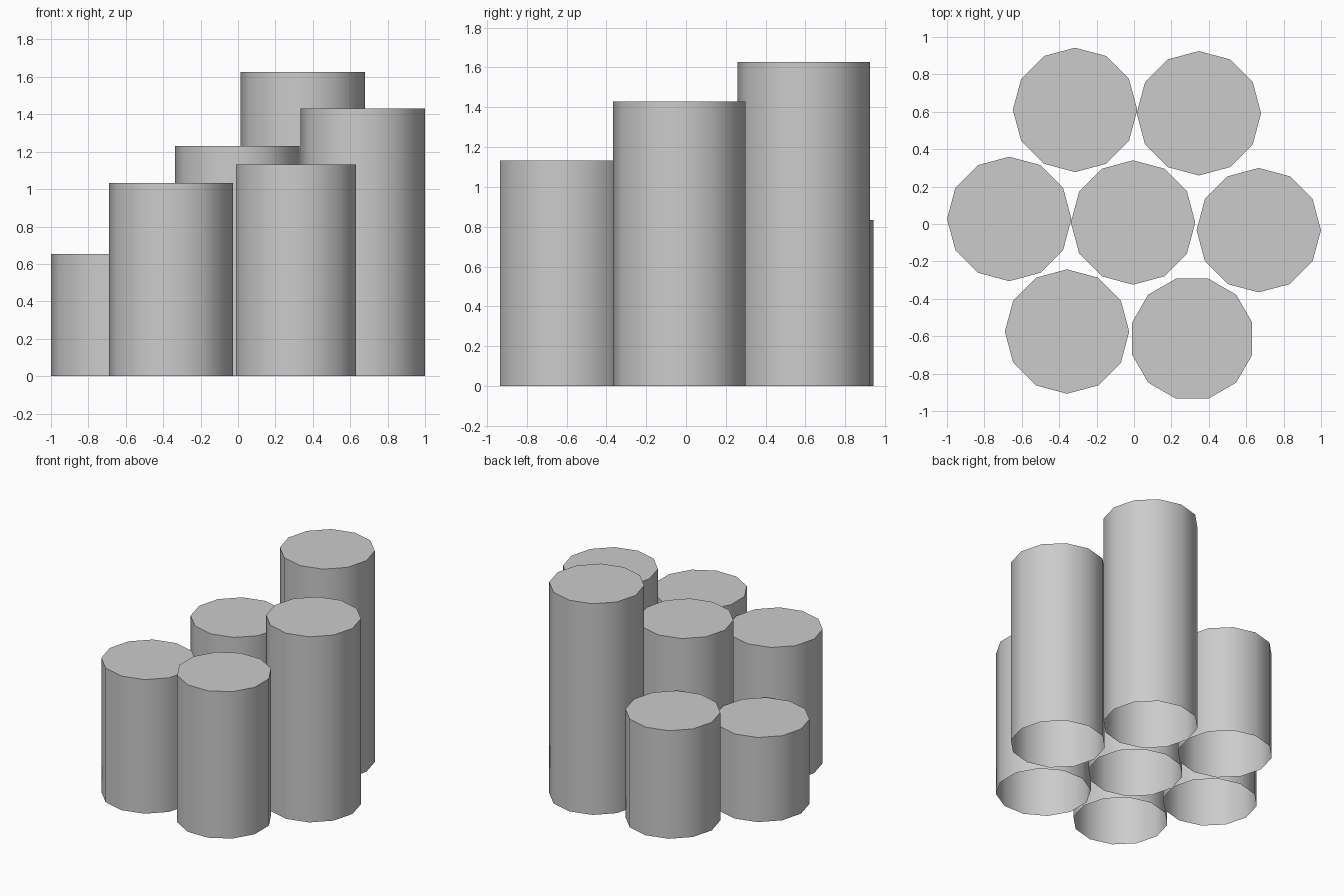
import bpy, bmesh
from math import cos, sin, pi, radians

if "Cube" in bpy.data.objects:
    bpy.data.objects.remove(bpy.data.objects["Cube"])

SIDES, RADIUS = 12, 0.3325


def column(name, x, y, height, turn=0):
    """Twelve-sided column, capped on top and open underneath."""
    bm = bmesh.new()
    angles = [2 * pi * i / SIDES + radians(turn) for i in range(SIDES)]
    low, high = [[bm.verts.new((RADIUS * cos(a), RADIUS * sin(a), z)) for a in angles]
                 for z in (0, height)]
    for i in range(SIDES):
        j = (i + 1) % SIDES
        bm.faces.new((low[i], low[j], high[j], high[i]))
    bm.faces.new(high)
    mesh = bpy.data.meshes.new(name)
    bm.to_mesh(mesh)
    bm.free()
    obj = bpy.data.objects.new(name, mesh)
    obj.location = (x, y, 0)
    bpy.context.collection.objects.link(obj)
    # Smooth sides, crisp top rim
    bpy.ops.object.select_all(action='DESELECT')
    obj.select_set(True)
    bpy.context.view_layer.objects.active = obj
    bpy.ops.object.shade_smooth_by_angle(angle=radians(40))


# Cluster of columns: one in the middle, six around it
column("centre_column", -0.005, 0.008, 1.23)
column("left_column", -0.667, 0.027, 0.652)
column("right_column", 0.667, -0.033, 1.43)
column("back_left_column", -0.315, 0.61, 0.833)
column("back_right_column", 0.347, 0.592, 1.627)
column("front_left_column", -0.358, -0.575, 1.033)
column("front_right_column", 0.311, -0.613, 1.132, turn=15)
